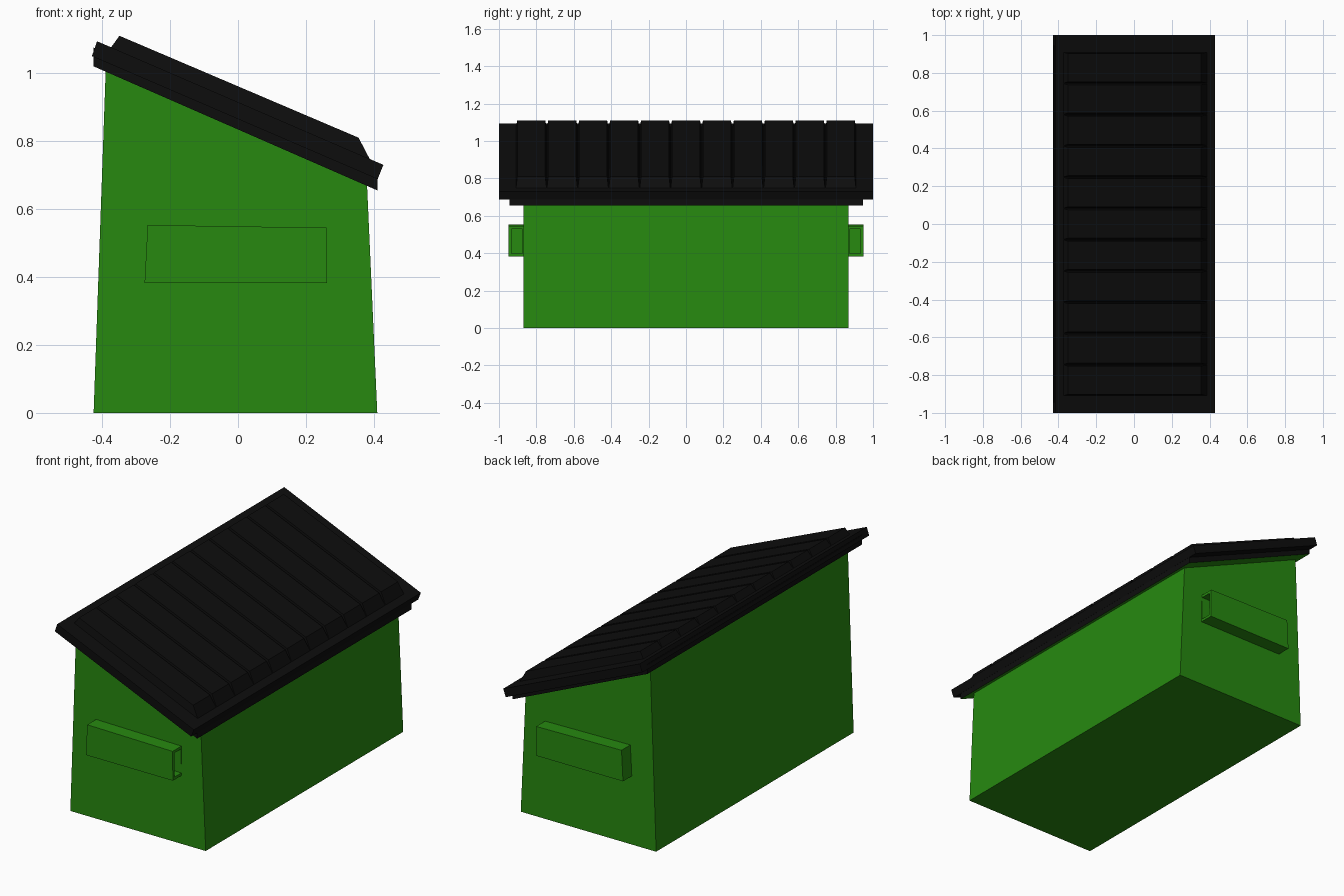
import bpy, bmesh
from mathutils import Vector

if "Cube" in bpy.data.objects:
    bpy.data.objects.remove(bpy.data.objects["Cube"])


def material(name, color):
    m = bpy.data.materials.new(name)
    m.diffuse_color = color
    m.use_nodes = True
    m.node_tree.nodes["Principled BSDF"].inputs["Base Color"].default_value = m.diffuse_color
    return m


GREEN = material("green_paint", (0.02, 0.25, 0.005, 1))
BLACK = material("black_plastic", (0.004, 0.004, 0.004, 1))


def finish(bm, name, *mats):
    bmesh.ops.recalc_face_normals(bm, faces=bm.faces)
    me = bpy.data.meshes.new(name)
    bm.to_mesh(me)
    bm.free()
    for m in mats:
        me.materials.append(m)
    ob = bpy.data.objects.new(name, me)
    bpy.context.collection.objects.link(ob)
    return ob


def prism(profile, y0, y1, top_inset=0.0, inset_ids=()):
    """Extrude an xz profile along y; listed points are pulled in along y."""
    bm = bmesh.new()
    rings = []
    for y, s in ((y0, 1), (y1, -1)):
        rings.append([bm.verts.new((x, y + s * (top_inset if i in inset_ids else 0), z))
                      for i, (x, z) in enumerate(profile)])
    a, b = rings
    bm.faces.new(a)
    bm.faces.new(b[::-1])
    n = len(profile)
    for i in range(n):
        j = (i + 1) % n
        bm.faces.new((a[i], b[i], b[j], a[j]))
    bmesh.ops.recalc_face_normals(bm, faces=bm.faces)
    bm.normal_update()
    return bm


# tapered bin body with sloping top
finish(prism([(-0.425, 0), (0.41, 0), (0.379, 0.69), (-0.389, 1.02)], -0.87, 0.87),
       "bin_body", GREEN)

# rim under the lid, underside in body colour
bm = prism([(-0.425, 1.02), (0.41, 0.655), (0.41, 0.71), (-0.425, 1.075)], -0.945, 0.945)
min(bm.faces, key=lambda f: f.normal.z).material_index = 1
finish(bm, "lid_rim", BLACK, GREEN)

# lid slab
finish(prism([(-0.43, 1.05), (0.411, 0.688), (0.428, 0.73), (-0.415, 1.094)], -1, 1),
       "lid_slab", BLACK)

# raised lid panels separated by V grooves
pitch = 1.82 / 11
rib = finish(prism([(-0.378, 1.07), (0.393, 0.737), (0.355, 0.81), (-0.349, 1.11)],
                   -0.91, -0.91 + pitch, 0.008, (2, 3)), "lid_panels", BLACK)
arr = rib.modifiers.new("repeat", 'ARRAY')
arr.count = 11
arr.use_relative_offset = False
arr.use_constant_offset = True
arr.constant_offset_displace = (0, pitch, 0)

# lifting pockets on both ends, open toward +x
for side, label in ((-1, "front"), (1, "back")):
    bm = prism([(-0.275, 0.382), (0.262, 0.382), (0.26, 0.545), (-0.266, 0.553)],
               *sorted((side * 0.858, side * 0.948)))
    mouth = max(bm.faces, key=lambda f: f.normal.x)
    bmesh.ops.inset_region(bm, faces=[mouth], thickness=0.015, use_even_offset=True)
    inner = bmesh.ops.extrude_discrete_faces(bm, faces=[mouth])["faces"][0]
    bmesh.ops.translate(bm, verts=inner.verts, vec=Vector((-0.5, 0, 0)))
    finish(bm, label + "_lifting_pocket", GREEN)
